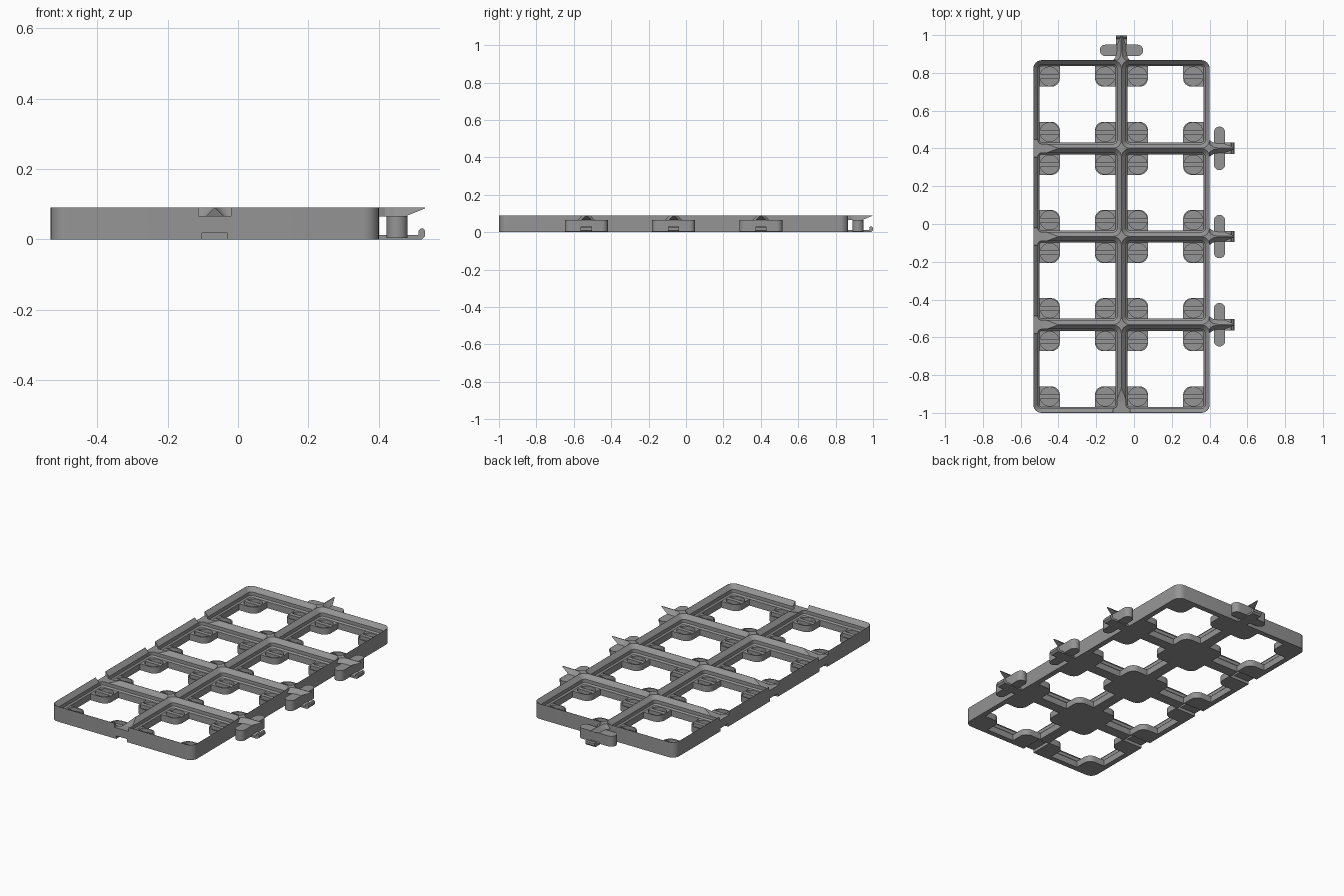
import bpy, bmesh, math
from mathutils import Matrix, Vector

if "Cube" in bpy.data.objects:
    bpy.data.objects.remove(bpy.data.objects["Cube"])

CELL, NX, NY = 0.4668, 2, 4
X0, Y0 = -0.533, -1.0
W, L, H = CELL * NX, CELL * NY, 0.09
PAD_TOP, REACH = 0.038, 0.132

gray = bpy.data.materials.new("mid gray")
gray.diffuse_color = (0.30, 0.30, 0.30, 1)
gray.use_nodes = True
gray.node_tree.nodes["Principled BSDF"].inputs["Base Color"].default_value = gray.diffuse_color


def rounded_rect(hx, hy, r, seg=6):
    pts = []
    for k, (sx, sy) in enumerate(((1, 1), (-1, 1), (-1, -1), (1, -1))):
        for i in range(seg + 1):
            a = math.pi / 2 * (k + i / seg)
            pts.append((sx * (hx - r) + r * math.cos(a), sy * (hy - r) + r * math.sin(a)))
    return pts


def loft(bm, rings, m=Matrix()):
    """Skin a stack of equal-length 3D rings and cap both ends."""
    vs = [[bm.verts.new(m @ Vector(p)) for p in ring] for ring in rings]
    faces = [bm.faces.new(vs[0][::-1]), bm.faces.new(vs[-1])]
    n = len(vs[0])
    for a, b in zip(vs, vs[1:]):
        for i in range(n):
            j = (i + 1) % n
            faces.append(bm.faces.new((a[i], a[j], b[j], b[i])))
    bmesh.ops.recalc_face_normals(bm, faces=faces)


def prism(bm, pts, z0, z1, m=Matrix()):
    loft(bm, [[(x, y, z) for x, y in pts] for z in (z0, z1)], m)


def side_prism(bm, profile, hw, m):
    """Extrude a (distance, z) profile across the width."""
    loft(bm, [[(d, y, z) for d, z in profile] for y in (-hw, hw)], m)


def make(name, bm):
    me = bpy.data.meshes.new(name)
    bm.to_mesh(me)
    bm.free()
    me.materials.append(gray)
    ob = bpy.data.objects.new(name, me)
    bpy.context.collection.objects.link(ob)
    return ob


def cut(target, bm):
    cutter = make("cutter", bm)
    cutter.hide_render = True
    mod = target.modifiers.new("cut", 'BOOLEAN')
    mod.operation, mod.solver, mod.object = 'DIFFERENCE', 'EXACT', cutter
    bpy.context.view_layer.objects.active = target
    bpy.ops.object.modifier_apply(modifier=mod.name)
    bpy.data.objects.remove(cutter)


def smooth(ob):
    bpy.ops.object.select_all(action='DESELECT')
    ob.select_set(True)
    bpy.context.view_layer.objects.active = ob
    bpy.ops.object.shade_smooth_by_angle(angle=math.radians(30))


def place(x, y, turn=0):
    return Matrix.Translation((x, y, 0)) @ Matrix.Rotation(turn, 4, 'Z')


# Solid slab with rounded corners
bm = bmesh.new()
prism(bm, rounded_rect(W / 2, L / 2, 0.044), 0, H, place(X0 + W / 2, Y0 + L / 2))
grid = make("grid_frame", bm)

cells = [place(X0 + CELL * (i + .5), Y0 + CELL * (j + .5)) for i in range(NX) for j in range(NY)]

# Stepped pockets, leaving sloped ridges between cells
bm = bmesh.new()
for m in cells:
    rings = []
    for z, off in ((PAD_TOP, .032), (.046, .024), (.066, .024), (H, .001), (H + .02, .001)):
        h = CELL / 2 - off
        rings.append([(x, y, z) for x, y in rounded_rect(h, h, .044 - off)])
    loft(bm, rings, m)
cut(grid, bm)

# Cross-shaped floor openings, leaving a rounded pad in each corner
h, p, r = CELL / 2 - .032, .093, .045
cross = []
for k in range(4):
    c, s = round(math.cos(k * math.pi / 2)), round(math.sin(k * math.pi / 2))
    quad = [(h, p)]
    for i in range(9):
        a = math.pi * 1.5 - math.pi / 2 * i / 8
        quad.append((p + r + r * math.cos(a), p + r + r * math.sin(a)))
    quad.append((p, h))
    cross += [(c * x - s * y, s * x + c * y) for x, y in quad]
bm = bmesh.new()
for m in cells:
    prism(bm, cross, -.02, .042, m)
cut(grid, bm)

# Pad recesses: two half moons with a bar between them
bm = bmesh.new()
R, bar = .05, math.asin(.012 / .05)
moon = [(R * math.cos(a), R * math.sin(a))
        for a in (bar + (math.pi - 2 * bar) * i / 12 for i in range(13))]
for m in cells:
    for sx in (-1, 1):
        for sy in (-1, 1):
            for turn in (0, math.pi):
                prism(bm, moon, .018, .05, m @ place(sx * .147, sy * .147, turn))
cut(grid, bm)

# Sockets on the left and front sides, pointing inwards
sockets = [place(X0, Y0 + CELL * j) for j in range(1, NY)]
sockets += [place(X0 + CELL * i, Y0, math.pi / 2) for i in range(1, NX)]
bm = bmesh.new()
for m in sockets:
    side_prism(bm, [(-.02, .066), (.07, .066), (.133, H + .001), (.133, H + .02), (-.02, H + .02)], .046, m)
    side_prism(bm, [(-.02, -.02), (.135, -.02), (.135, .034), (.105, .034), (.105, .018), (-.02, .018)],
               .036, m)
cut(grid, bm)
smooth(grid)

# Connectors on the right and back sides, pointing outwards
plugs = [place(X0 + W, Y0 + CELL * j) for j in range(1, NY)]
plugs += [place(X0 + CELL * i, Y0 + L, math.pi / 2) for i in range(1, NX)]
for n, m in enumerate(plugs, 1):
    # rounded spring block
    bm = bmesh.new()
    prism(bm, rounded_rect(.03, .115, .0299), .004, .066, m @ place(.052, 0))
    smooth(make(f"connector_block_{n}", bm))
    # ridge tapering to a pointed tip
    bm = bmesh.new()
    rings = []
    for d, zb, w, t in ((-.003, .065, .045, .022), (.018, .065, .031, .007), (.045, .065, .026, .002),
                        (.075, .065, .026, .002), (REACH, .088, .004, .002)):
        rings.append([(d, -w, zb), (d, w, zb), (d, t, H), (d, -t, H)])
    loft(bm, rings, m)
    make(f"connector_ridge_{n}", bm)
    # bottom latch with an upturned hook
    bm = bmesh.new()
    side_prism(bm, [(-.003, 0), (.122, 0), (REACH, .01), (REACH, .024), (.127, .03), (.119, .03),
                    (.113, .024), (.113, .012), (-.003, .012)], .03, m)
    make(f"connector_latch_{n}", bm)
